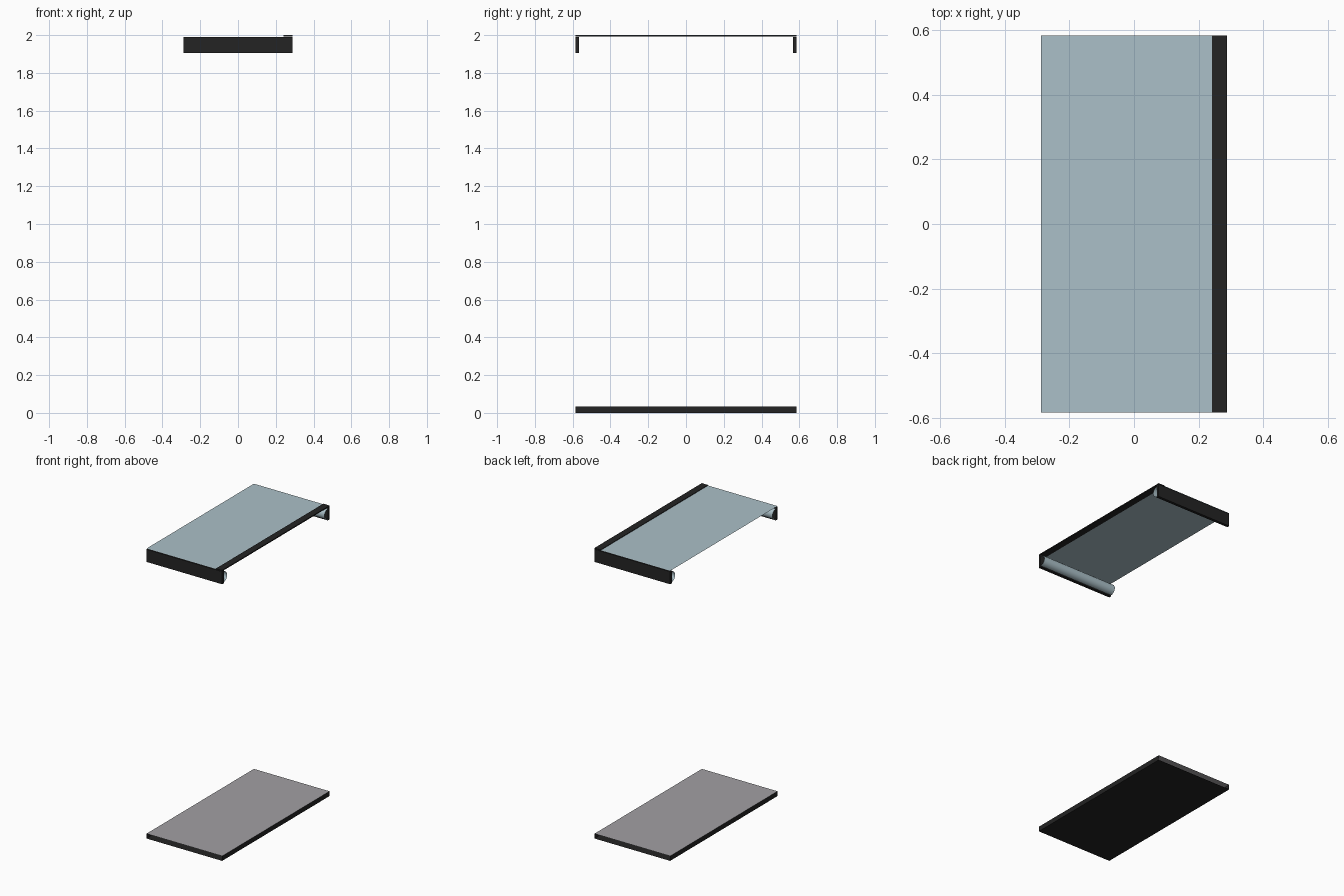
import bpy, bmesh, math

if "Cube" in bpy.data.objects:
    bpy.data.objects.remove(bpy.data.objects["Cube"])

HX, HY = 0.288, 0.584   # half width and half length


def material(name, rgb):
    m = bpy.data.materials.new(name)
    m.diffuse_color = (*rgb, 1)
    m.use_nodes = True
    m.node_tree.nodes["Principled BSDF"].inputs["Base Color"].default_value = m.diffuse_color
    return m


BLACK = material("black_metal", (0.017, 0.017, 0.017))
GLASS = material("pale_blue_glass", (0.41, 0.53, 0.58))
GREY = material("grey_surface", (0.36, 0.35, 0.37))


def finish(name, bm, mat):
    me = bpy.data.meshes.new(name)
    bm.to_mesh(me)
    bm.free()
    me.materials.append(mat)
    ob = bpy.data.objects.new(name, me)
    bpy.context.collection.objects.link(ob)
    return ob


def box(name, x0, x1, y0, y1, z0, z1, mat):
    bm = bmesh.new()
    bmesh.ops.create_cube(bm, size=1)
    for v in bm.verts:
        v.co = (x1 if v.co.x > 0 else x0, y1 if v.co.y > 0 else y0, z1 if v.co.z > 0 else z0)
    return finish(name, bm, mat)


def sheet(name, profile, axis, half, mat, smooth=False):
    """Sweep an open (u, z) profile along x or y as a thin shell."""
    bm = bmesh.new()
    rows = []
    for u, z in profile:
        ends = [(s, u, z) if axis == "x" else (u, s, z) for s in (-half, half)]
        rows.append([bm.verts.new(e) for e in ends])
    for a, b in zip(rows, rows[1:]):
        f = bm.faces.new((a[0], a[1], b[1], b[0]))
        f.smooth = smooth
    return finish(name, bm, mat)


# base: black channel open at both ends, with a grey top surface
sheet("base_channel", [(-HX, 0.033), (-HX, 0), (HX, 0), (HX, 0.033)], "y", HY, BLACK)
sheet("base_surface", [(HX, 0.033), (-HX, 0.033)], "y", HY, GREY)

# glass top sheet and its dark edge strip
sheet("top_glass", [(0.241, 1.996), (-HX, 1.996)], "y", HY, GLASS)
box("top_edge_strip", 0.241, HX, -HY, HY, 1.993, 2.0, BLACK)

# end panels, each with a half-round tube on the inner face
R = 0.036
for side, s in (("front", -1), ("back", 1)):
    y0, y1 = sorted((s * HY, s * (HY - 0.018)))
    box(side + "_panel", -HX, HX, y0, y1, 1.904, 1.991, BLACK)
    arc = [(s * (HY - 0.018 - R * math.sin(math.pi * i / 16)),
            1.948 + s * R * math.cos(math.pi * i / 16)) for i in range(17)]
    sheet(side + "_tube", arc, "x", HX, GLASS, smooth=True)
